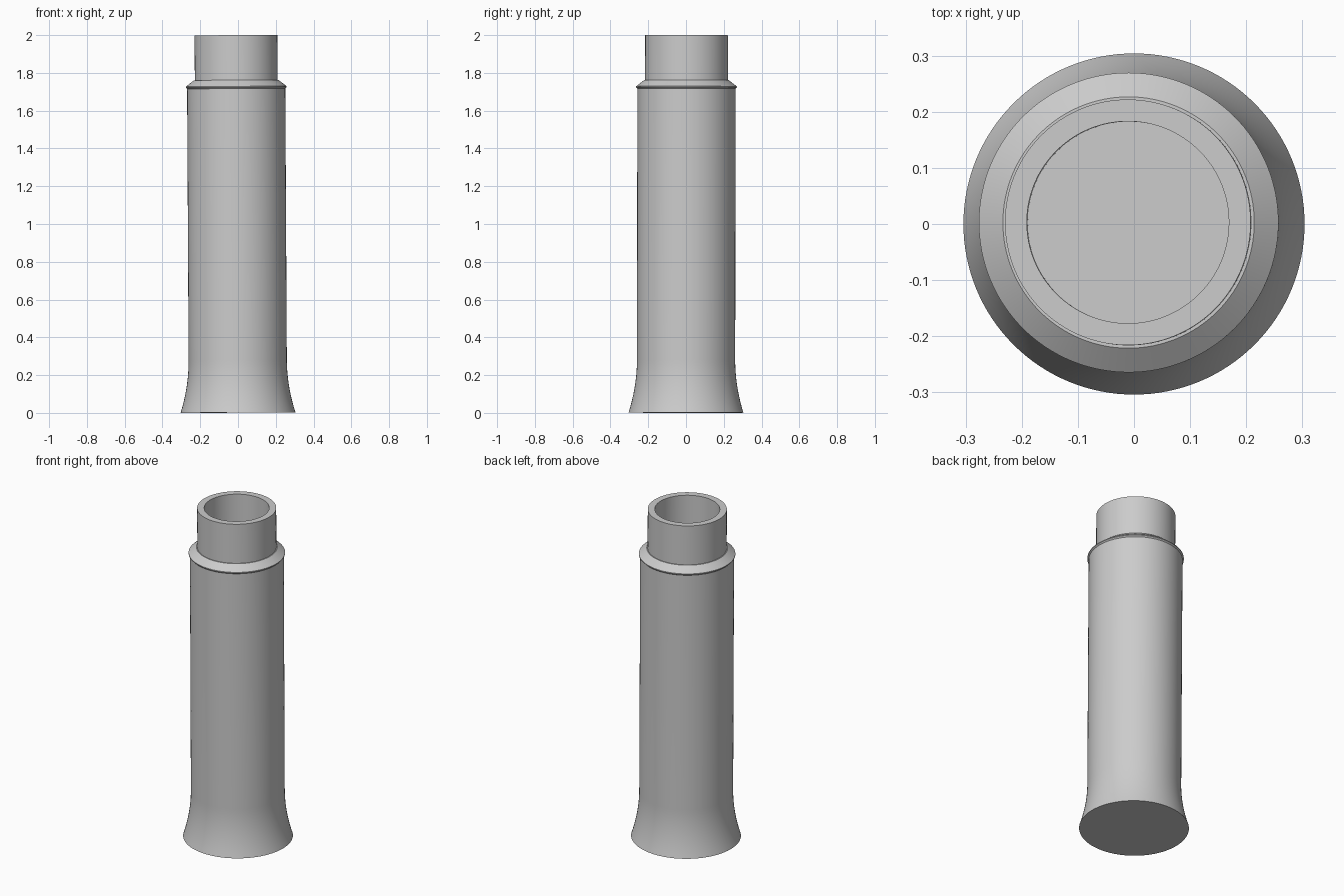
import bpy
import bmesh
import math

cube = bpy.data.objects.get("Cube")
if cube:
    bpy.data.objects.remove(cube, do_unlink=True)

SEGMENTS = 128

grey = bpy.data.materials.new("plain grey")
grey.use_nodes = True
colour = (0.6, 0.6, 0.6, 1)
grey.diffuse_color = colour
grey.node_tree.nodes["Principled BSDF"].inputs["Base Color"].default_value = colour


def lathe(name, profile):
    """Spin a (radius, height) profile about z; its ends lie on the axis."""
    bm = bmesh.new()
    verts = [bm.verts.new((r, 0, z)) for r, z in profile]
    edges = [bm.edges.new(pair) for pair in zip(verts, verts[1:])]
    bmesh.ops.spin(bm, geom=verts + edges, cent=(0, 0, 0), axis=(0, 0, 1),
                   angle=math.tau, steps=SEGMENTS, use_duplicate=False)
    bmesh.ops.remove_doubles(bm, verts=bm.verts, dist=0.00001)
    bmesh.ops.recalc_face_normals(bm, faces=bm.faces)
    mesh = bpy.data.meshes.new(name)
    bm.to_mesh(mesh)
    bm.free()
    mesh.materials.append(grey)
    obj = bpy.data.objects.new(name, mesh)
    bpy.context.collection.objects.link(obj)
    bpy.context.view_layer.objects.active = obj
    obj.select_set(True)
    bpy.ops.object.shade_smooth_by_angle(angle=math.radians(25))
    obj.select_set(False)
    return obj


# Flared foot: concave curve from the wide base into the shaft
FLARE_HEIGHT = 0.28
flare = []
for i in range(13):
    t = i / 12
    flare.append((0.26 + 0.044 * (1 - t) ** 2, FLARE_HEIGHT * t))

# Shaft top, bevelled collar, neck and blind bore
shaft = [(0.26, 1.715), (0.267, 1.722), (0.267, 1.727), (0.224, 1.76)]
neck = [(0.219, 1.76), (0.219, 1.998), (0.18, 1.998)]
bore = [(0.18, 1.72), (0, 1.72)]

sleeve = lathe("flared_sleeve", [(0, 0)] + flare + shaft + neck + bore)

# Very slight lean of the whole piece
sleeve.rotation_euler = (-0.0015, -0.0055, 0)
sleeve.location.z = 0.0015
